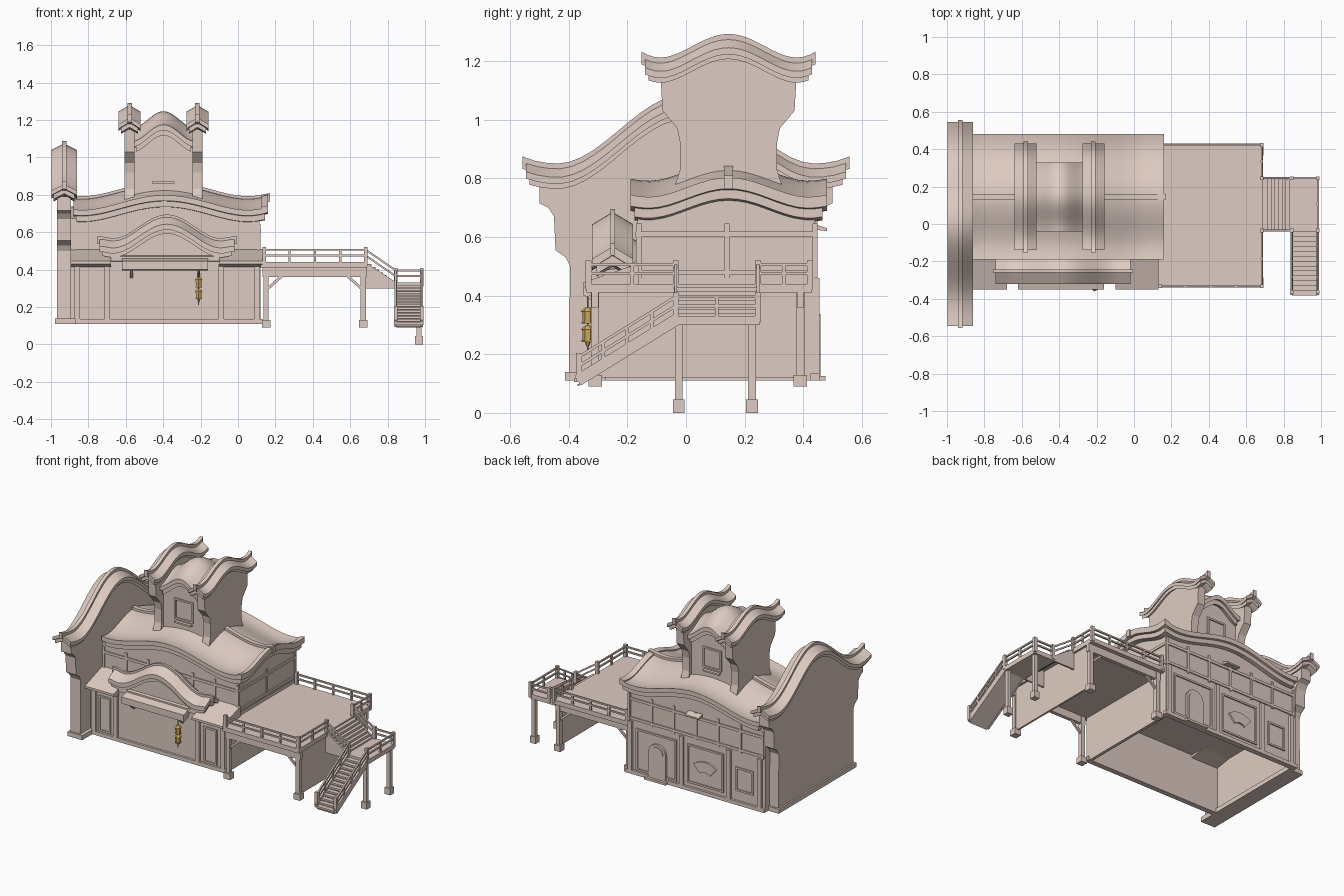
import bpy, bmesh, math
from mathutils import Vector, Matrix

cube = bpy.data.objects.get("Cube")
if cube:
    bpy.data.objects.remove(cube, do_unlink=True)


def material(name, rgb):
    m = bpy.data.materials.new(name)
    m.use_nodes = True
    m.diffuse_color = (*rgb, 1)
    m.node_tree.nodes["Principled BSDF"].inputs["Base Color"].default_value = (*rgb, 1)
    return m


CLAY = material("pale clay", (0.73, 0.60, 0.54))
GOLD = material("lantern gold", (0.60, 0.39, 0.11))


def finish(name, bm, mat=CLAY, smooth=False):
    bmesh.ops.recalc_face_normals(bm, faces=bm.faces)
    me = bpy.data.meshes.new(name)
    bm.to_mesh(me)
    bm.free()
    me.materials.append(mat)
    ob = bpy.data.objects.new(name, me)
    bpy.context.collection.objects.link(ob)
    if smooth:
        bpy.ops.object.select_all(action='DESELECT')
        ob.select_set(True)
        bpy.context.view_layer.objects.active = ob
        bpy.ops.object.shade_smooth_by_angle(angle=0.6)


def box(bm, x0, x1, y0, y1, z0, z1):
    mid = Vector((x0 + x1, y0 + y1, z0 + z1)) / 2
    size = Matrix.Diagonal((x1 - x0, y1 - y0, z1 - z0, 1))
    bmesh.ops.create_cube(bm, size=1, matrix=Matrix.Translation(mid) @ size)


def beam(bm, p, q, w, h):
    p, q = Vector(p), Vector(q)
    d = q - p
    rot = d.to_track_quat('X', 'Z').to_matrix().to_4x4()
    m = Matrix.Translation((p + q) / 2) @ rot @ Matrix.Diagonal((d.length, w, h, 1))
    bmesh.ops.create_cube(bm, size=1, matrix=m)


def prism(name, pts, axis, a, b):
    """Extrude an outline along x (points are y,z) or along y (points are x,z)."""
    bm = bmesh.new()
    def place(t):
        return [bm.verts.new((t, u, z) if axis == 'x' else (u, t, z)) for u, z in pts]
    A, B = place(a), place(b)
    bm.faces.new(A)
    bm.faces.new(B)
    for i in range(len(pts)):
        j = (i + 1) % len(pts)
        bm.faces.new((A[i], A[j], B[j], B[i]))
    finish(name, bm)


def sheet(name, x0, x1, nx, y0, y1, ny, top, bottom):
    """Closed block whose top and bottom follow height functions."""
    bm = bmesh.new()
    def layer(f):
        return [[bm.verts.new((x, y, f(x, y)))
                 for y in (y0 + (y1 - y0) * j / ny for j in range(ny + 1))]
                for x in (x0 + (x1 - x0) * i / nx for i in range(nx + 1))]
    T, B = layer(top), layer(bottom)
    for L in (T, B):
        for i in range(nx):
            for j in range(ny):
                bm.faces.new((L[i][j], L[i + 1][j], L[i + 1][j + 1], L[i][j + 1]))
    for i in range(nx):
        for j in (0, ny):
            bm.faces.new((T[i][j], T[i + 1][j], B[i + 1][j], B[i][j]))
    for j in range(ny):
        for i in (0, nx):
            bm.faces.new((T[i][j], T[i][j + 1], B[i][j + 1], B[i][j]))
    finish(name, bm, smooth=True)


def roof(name, f, x0, x1, nx, y0, y1, ny, thick, e=0.015):
    """Curved slab with a slightly smaller trim course under it."""
    t = thick / 2
    sheet(name, x0, x1, nx, y0, y1, ny, f, lambda x, y: f(x, y) - t)
    sheet(name + "_trim", x0 + e, x1 - e, nx, y0 + e, y1 - e, ny,
          lambda x, y: f(x, y) - t * 0.9, lambda x, y: f(x, y) - thick)


def bump(t):
    return 0.5 + 0.5 * math.cos(math.pi * min(1, abs(t)))


def frame(bm, x0, x1, z0, z1, y, w=0.012, d=0.008):
    for a, b in ((x0, x0 + w), (x1 - w, x1)):
        box(bm, a, b, y - d, y + d, z0, z1)
    for a, b in ((z0, z0 + w), (z1 - w, z1)):
        box(bm, x0, x1, y - d, y + d, a, b)


# Ground floor: hollow shell, plinth and ceiling
bm = bmesh.new()
for x0, x1, y0, y1 in ((-0.9, 0.12, -0.29, -0.27), (-0.9, 0.12, 0.42, 0.44),
                       (-0.9, -0.88, -0.27, 0.42), (0.10, 0.12, -0.27, 0.42)):
    box(bm, x0, x1, y0, y1, 0.11, 0.46)
box(bm, -0.9, 0.12, -0.27, 0.42, 0.44, 0.46)
for y in (-0.29, 0.44):
    box(bm, -0.9, 0.13, y - 0.015, y + 0.015, 0.11, 0.135)
finish("ground_floor", bm)

# Main roof, arched along both directions
def main_z(x, y):
    u, v = (x + 0.39) / 0.5, (y - 0.145) / 0.3
    return 0.693 + 0.09 * bump(u) + 0.075 * bump(v) + 0.015 * min(abs(u), 1.1) ** 6 + 0.01 * abs(v) ** 4
roof("main_roof", main_z, -0.88, 0.16, 24, -0.19, 0.48, 20, 0.06)
sheet("main_ridge", -0.88, 0.17, 24, 0.13, 0.16, 1,
      lambda x, y: main_z(x, y) + 0.015, lambda x, y: main_z(x, y) - 0.03)
sheet("gable_rim", 0.125, 0.16, 1, -0.19, 0.48, 20,
      lambda x, y: main_z(x, y) + 0.008, lambda x, y: main_z(x, y) - 0.02)
sheet("upper_floor", -0.9, 0.115, 24, -0.165, 0.44, 20,
      lambda x, y: main_z(x, y) - 0.045, lambda x, y: 0.46)

# Wall framing on front, back and right end
bm = bmesh.new()
for y in (-0.165, 0.44):
    for z in (0.47, 0.60):
        box(bm, -0.89, 0.122, y - 0.007, y + 0.007, z, z + 0.018)
    for i in range(7):
        x = -0.88 + i * 0.165
        box(bm, x - 0.008, x + 0.008, y - 0.006, y + 0.006, 0.46, 0.645)
for z in (0.47, 0.60):
    box(bm, 0.105, 0.122, -0.17, 0.445, z, z + 0.018)
for i in range(3):
    y = -0.16 + i * 0.3
    box(bm, 0.105, 0.121, y - 0.008, y + 0.008, 0.46, 0.645)
for x in (-0.86, -0.70, -0.09, 0.10):
    box(bm, x - 0.015, x + 0.015, -0.305, -0.28, 0.11, 0.43)
for x0, x1 in ((-0.83, -0.74), (-0.05, 0.05)):
    frame(bm, x0, x1, 0.14, 0.38, -0.29)
for x in (-0.86, -0.63, -0.28, 0.10):
    box(bm, x - 0.015, x + 0.015, 0.43, 0.455, 0.11, 0.46)
for x0, x1, z0, z1 in ((-0.59, -0.32, 0.16, 0.42), (-0.81, -0.68, 0.2, 0.36), (-0.24, 0.06, 0.14, 0.42)):
    frame(bm, x0, x1, z0, z1, 0.44)
finish("wall_framing", bm)

# Back door, fan window, step and small awning
def arch(cx, w, z0, z1):
    return [(cx - w, z0), (cx + w, z0)] + [
        (cx + w * math.cos(a), z1 + w * math.sin(a)) for a in (math.pi * i / 10 for i in range(11))]
prism("back_door_surround", arch(-0.1, 0.065, 0.12, 0.29), 'y', 0.435, 0.453)
prism("back_door", arch(-0.1, 0.048, 0.12, 0.29), 'y', 0.44, 0.458)
fan = [(-0.455 + r * math.cos(a), 0.2 + r * math.sin(a))
       for r, s in ((0.13, 1), (0.06, -1)) for a in (math.pi / 2 + s * 0.7 * (i / 3 - 1) for i in range(7))]
prism("fan_window", fan, 'y', 0.435, 0.452)
prism("back_awning", [(0.435, 0.645), (0.48, 0.63), (0.48, 0.62), (0.435, 0.625)], 'x', -0.43, -0.33)
bm = bmesh.new()
box(bm, -0.18, -0.02, 0.43, 0.475, 0.11, 0.125)
finish("back_step", bm)

# Front lean-to eaves, arched canopy and sign awning
for side, x0, x1 in (("right", -0.9, -0.68), ("left", -0.10, 0.13)):
    prism(side + "_front_eave", [(-0.16, 0.51), (-0.35, 0.445), (-0.35, 0.43), (-0.3, 0.415), (-0.16, 0.44)],
          'x', x0, x1)
prism("middle_eave", [(-0.16, 0.52), (-0.3, 0.47), (-0.3, 0.445), (-0.16, 0.44)], 'x', -0.68, -0.1)

def canopy_z(x, y):
    u = (x + 0.38) / 0.31
    return 0.545 + 0.14 * bump(u) + 0.015 * min(abs(u), 1.1) ** 4 - 0.6 * abs(y + 0.25)
roof("arch_canopy", canopy_z, -0.74, -0.02, 28, -0.32, -0.18, 2, 0.06)
sheet("canopy_ridge", -0.755, -0.005, 28, -0.258, -0.242, 1,
      lambda x, y: canopy_z(x, -0.25) + 0.01, lambda x, y: canopy_z(x, -0.25) - 0.03)
sheet("canopy_infill", -0.67, -0.09, 28, -0.285, -0.165, 2,
      lambda x, y: canopy_z(x, y) - 0.05, lambda x, y: 0.44)
prism("sign_awning", [(-0.28, 0.465), (-0.35, 0.445), (-0.35, 0.40), (-0.335, 0.395), (-0.28, 0.43)],
      'x', -0.62, -0.16)
bm = bmesh.new()
for x in (-0.57, -0.21):
    beam(bm, (x, -0.285, 0.36), (x, -0.335, 0.405), 0.015, 0.015)
finish("awning_brackets", bm)

# Stepped parapet walls with curved copings
def parapet(name, xc, half, cope, yc, span, f, outline):
    tips = lambda x, y: f(y) - 0.035 * abs(x - xc) / cope
    roof(name + "_coping", tips, xc - cope, xc + cope, 2, yc - span, yc + span, 28, 0.046, 0.012)
    sheet(name + "_ridge", xc - 0.012, xc + 0.012, 1, yc - span - 0.012, yc + span + 0.012, 28,
          lambda x, y: f(y) + 0.012, lambda x, y: f(y) - 0.03)
    left = [(yc - d, z) for d, z in outline]
    right = [(yc + d, z) for d, z in reversed(outline)]
    w = outline[-1][0]
    top = [(yc + w * (i / 10 - 1), f(yc + w * (i / 10 - 1)) - 0.045) for i in range(1, 20)]
    prism(name + "_wall", left + top + right, 'x', xc - half, xc + half)

def gable_z(y):
    return 0.835 + 0.24 * bump(y / 0.45) + 0.02 * (abs(y) / 0.54) ** 10
parapet("side_gable", -0.93, 0.037, 0.068, 0, 0.545, gable_z,
        [(0.40, 0.11), (0.395, 0.5), (0.41, 0.53), (0.445, 0.555), (0.45, 0.67), (0.47, 0.7),
         (0.5, 0.715), (0.5, 0.79)])
bm = bmesh.new()
box(bm, -0.978, -0.87, -0.412, 0.412, 0.11, 0.14)
finish("side_gable_plinth", bm)

def tower_z(y):
    return 1.195 + 0.085 * bump((y - 0.145) / 0.25) + 0.02 * (abs(y - 0.145) / 0.29) ** 8
for side, x in (("right", -0.58), ("left", -0.217)):
    parapet("tower_" + side, x, 0.027, 0.058, 0.145, 0.285, tower_z,
            [(0.2, 0.72), (0.165, 0.83), (0.165, 0.92), (0.175, 0.97), (0.2, 1.0), (0.225, 1.03), (0.232, 1.15)])

# Tower body and its arched roof
def cap_z(x, y):
    return 1.085 + 0.09 * bump((x + 0.398) / 0.17) + 0.072 * bump((y - 0.145) / 0.19)
roof("tower_roof", cap_z, -0.56, -0.236, 18, -0.04, 0.33, 14, 0.06)
sheet("tower_body", -0.56, -0.236, 18, 0.0, 0.29, 6, lambda x, y: cap_z(x, y) - 0.045, lambda x, y: 0.72)
bm = bmesh.new()
for y in (0.0, 0.29):
    frame(bm, -0.47, -0.33, 0.88, 1.02, y)
    box(bm, -0.46, -0.34, y - 0.02, y + 0.02, 0.86, 0.87)
finish("tower_windows", bm)

# Timber deck, posts, braces and under-deck screen
bm = bmesh.new()
box(bm, 0.12, 0.69, -0.34, 0.43, 0.41, 0.44)
for y in (-0.31, 0.39):
    box(bm, 0.13, 0.69, y - 0.012, y + 0.012, 0.36, 0.41)
    for x, s in ((0.15, 1), (0.67, -1)):
        box(bm, x - 0.014, x + 0.014, y - 0.014, y + 0.014, 0.09, 0.41)
        box(bm, x - 0.023, x + 0.023, y - 0.023, y + 0.023, 0.09, 0.13)
        beam(bm, (x, y, 0.29), (x + s * 0.09, y, 0.37), 0.012, 0.014)
box(bm, 0.664, 0.676, -0.31, 0.39, 0.12, 0.41)
finish("deck", bm)

# Stairs and landing
bm = bmesh.new()
for i in range(7):
    x, z = 0.69 + i * 0.02, 0.43 - i * 0.015
    box(bm, x, x + 0.024, -0.03, 0.24, z - 0.015, z)
box(bm, 0.83, 0.99, -0.04, 0.25, 0.30, 0.33)
for y in (-0.035, 0.245):
    prism("upper_stringer", [(0.68, 0.30), (0.84, 0.30), (0.84, 0.335), (0.68, 0.44)], 'y', y - 0.006, y + 0.006)
for i in range(13):
    y, z = -0.04 - i * 0.026, 0.315 - i * 0.0165
    box(bm, 0.845, 0.98, y - 0.03, y, z - 0.012, z)
for x in (0.843, 0.983):
    beam(bm, (x, -0.03, 0.32), (x, -0.37, 0.11), 0.012, 0.04)
beam(bm, (0.913, -0.03, 0.303), (0.913, -0.37, 0.093), 0.13, 0.006)
for y in (-0.025, 0.225):
    box(bm, 0.955, 0.98, y - 0.013, y + 0.013, 0, 0.31)
    box(bm, 0.947, 0.988, y - 0.02, y + 0.02, 0, 0.045)
finish("stairs", bm)

# Railings
bm = bmesh.new()
runs = [((0.14, -0.333, 0.44), (0.683, -0.333, 0.44), 4), ((0.14, 0.423, 0.44), (0.683, 0.423, 0.44), 4),
        ((0.683, -0.333, 0.44), (0.683, -0.035, 0.44), 2), ((0.683, 0.245, 0.44), (0.683, 0.423, 0.44), 2),
        ((0.983, -0.035, 0.33), (0.983, 0.245, 0.33), 2), ((0.843, 0.245, 0.33), (0.983, 0.245, 0.33), 1)]
runs += [((0.683, y, 0.44), (0.843, y, 0.33), 1) for y in (-0.035, 0.245)]
runs += [((x, -0.035, 0.33), (x, -0.365, 0.125), 4) for x in (0.843, 0.983)]
for p, q, n in runs:
    p, q = Vector(p), Vector(q)
    for h in (0.035, 0.066):
        up = Vector((0, 0, h))
        beam(bm, p + up, q + up, 0.01, 0.01)
    for i in range(n + 1):
        c = p.lerp(q, i / n)
        w = 0.01 if i in (0, n) else 0.006
        box(bm, c.x - w, c.x + w, c.y - w, c.y + w, c.z - 0.02, c.z + (0.08 if i in (0, n) else 0.066))
finish("railings", bm)

# Hanging double lantern
bm = bmesh.new()
def ring(z0, z1, r0, r1):
    bmesh.ops.create_cone(bm, cap_ends=True, segments=6, radius1=r0, radius2=r1, depth=z1 - z0,
                          matrix=Matrix.Translation((-0.21, -0.335, (z0 + z1) / 2)))
for z in (0.248, 0.31):
    ring(z, z + 0.036, 0.017, 0.019)
    ring(z + 0.036, z + 0.05, 0.025, 0.009)
    ring(z - 0.006, z, 0.021, 0.021)
ring(0.21, 0.40, 0.003, 0.003)
ring(0.224, 0.242, 0.003, 0.01)
finish("lantern", bm, GOLD)
